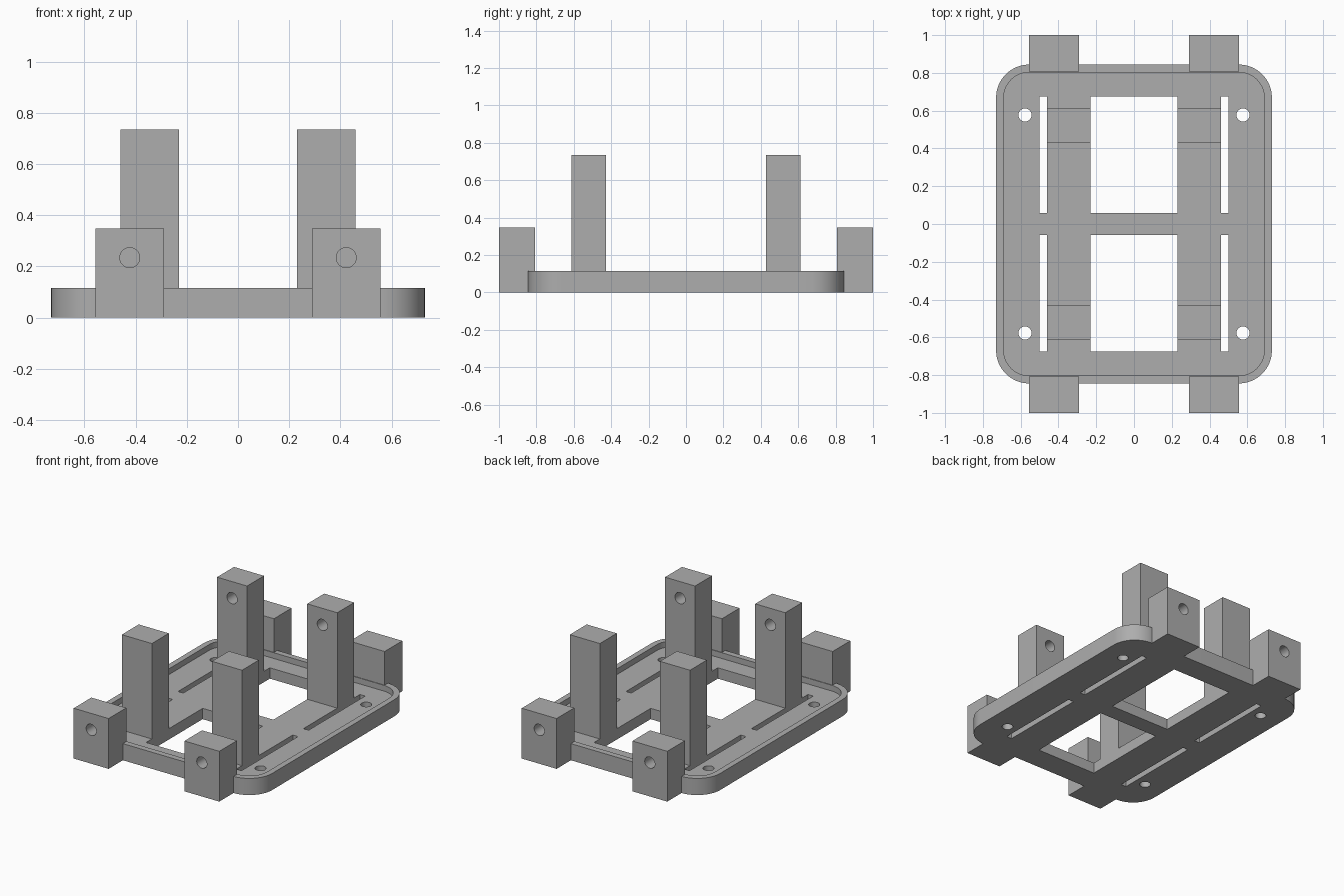
import bpy, bmesh, math
from mathutils import Matrix, Vector

if "Cube" in bpy.data.objects:
    bpy.data.objects.remove(bpy.data.objects["Cube"])

grey = bpy.data.materials.new("plain grey")
grey.diffuse_color = (0.42, 0.42, 0.42, 1)
grey.use_nodes = True
grey.node_tree.nodes["Principled BSDF"].inputs["Base Color"].default_value = grey.diffuse_color


def finish(name, bm):
    bmesh.ops.recalc_face_normals(bm, faces=bm.faces)
    mesh = bpy.data.meshes.new(name)
    bm.to_mesh(mesh)
    bm.free()
    mesh.materials.append(grey)
    obj = bpy.data.objects.new(name, mesh)
    bpy.context.collection.objects.link(obj)
    return obj


def prism(name, pts, z0, z1):
    bm = bmesh.new()
    face = bm.faces.new([bm.verts.new((x, y, z0)) for x, y in pts])
    ext = bmesh.ops.extrude_face_region(bm, geom=[face])
    verts = [v for v in ext["geom"] if isinstance(v, bmesh.types.BMVert)]
    bmesh.ops.translate(bm, verts=verts, vec=(0, 0, z1 - z0))
    return finish(name, bm)


def rounded(hx, hy, r, n=16):
    pts = []
    for q, (sx, sy) in enumerate([(1, 1), (-1, 1), (-1, -1), (1, -1)]):
        for i in range(n + 1):
            a = math.pi / 2 * (q + i / n)
            pts.append((sx * (hx - r) + r * math.cos(a), sy * (hy - r) + r * math.sin(a)))
    return pts


def box(name, x0, x1, y0, y1, z0, z1):
    return prism(name, [(x0, y0), (x1, y0), (x1, y1), (x0, y1)], z0, z1)


def cylinder(centre, r, depth, axis):
    bm = bmesh.new()
    rot = Vector((0, 0, 1)).rotation_difference(Vector(axis)).to_matrix().to_4x4()
    bmesh.ops.create_cone(bm, cap_ends=True, segments=32, radius1=r, radius2=r,
                          depth=depth, matrix=Matrix.Translation(centre) @ rot)
    return finish("cutter", bm)


def cut(obj, cutter):
    mod = obj.modifiers.new("cut", 'BOOLEAN')
    mod.operation = 'DIFFERENCE'
    mod.solver = 'EXACT'
    mod.object = cutter
    bpy.context.view_layer.objects.active = obj
    bpy.ops.object.modifier_apply(modifier=mod.name)
    bpy.data.objects.remove(cutter, do_unlink=True)


def smooth(obj):
    bpy.ops.object.select_all(action='DESELECT')
    obj.select_set(True)
    bpy.context.view_layer.objects.active = obj
    bpy.ops.object.shade_smooth_by_angle(angle=math.radians(30))


FLOOR = 0.075

# base tray with raised rim
tray = prism("base_tray", rounded(0.73, 0.844, 0.175), 0, 0.115)
cut(tray, prism("cutter", rounded(0.69, 0.803, 0.135), FLOOR, 0.3))

# windows, long slots and screw holes through the tray floor
for sy in (-1, 1):
    y0, y1 = sorted((sy * 0.058, sy * 0.676))
    for x0, x1 in ((-0.23, 0.23), (-0.5, -0.46), (0.46, 0.5)):
        cut(tray, box("cutter", x0, x1, y0, y1, -0.1, 0.3))
    for sx in (-1, 1):
        cut(tray, cylinder((sx * 0.577, sy * 0.577, 0), 0.035, 0.6, (0, 0, 1)))
smooth(tray)

for sy, end in ((-1, "front"), (1, "back")):
    for sx, side in ((-1, "left"), (1, "right")):
        # tall post with a blind hole on its inner face
        x0, x1 = sorted((sx * 0.23, sx * 0.46))
        y0, y1 = sorted((sy * 0.428, sy * 0.613))
        post = box(f"{end}_{side}_post", x0, x1, y0, y1, FLOOR, 0.735)
        cut(post, cylinder((sx * 0.345, sy * 0.428, 0.62), 0.039, 0.24, (0, 1, 0)))
        smooth(post)
        # mounting lug with a blind hole on its outer face
        x0, x1 = sorted((sx * 0.29, sx * 0.557))
        y0, y1 = sorted((sy * 0.807, sy * 1.0))
        lug = box(f"{end}_{side}_lug", x0, x1, y0, y1, 0, 0.348)
        cut(lug, cylinder((sx * 0.423, sy * 1.0, 0.234), 0.039, 0.24, (0, 1, 0)))
        smooth(lug)
